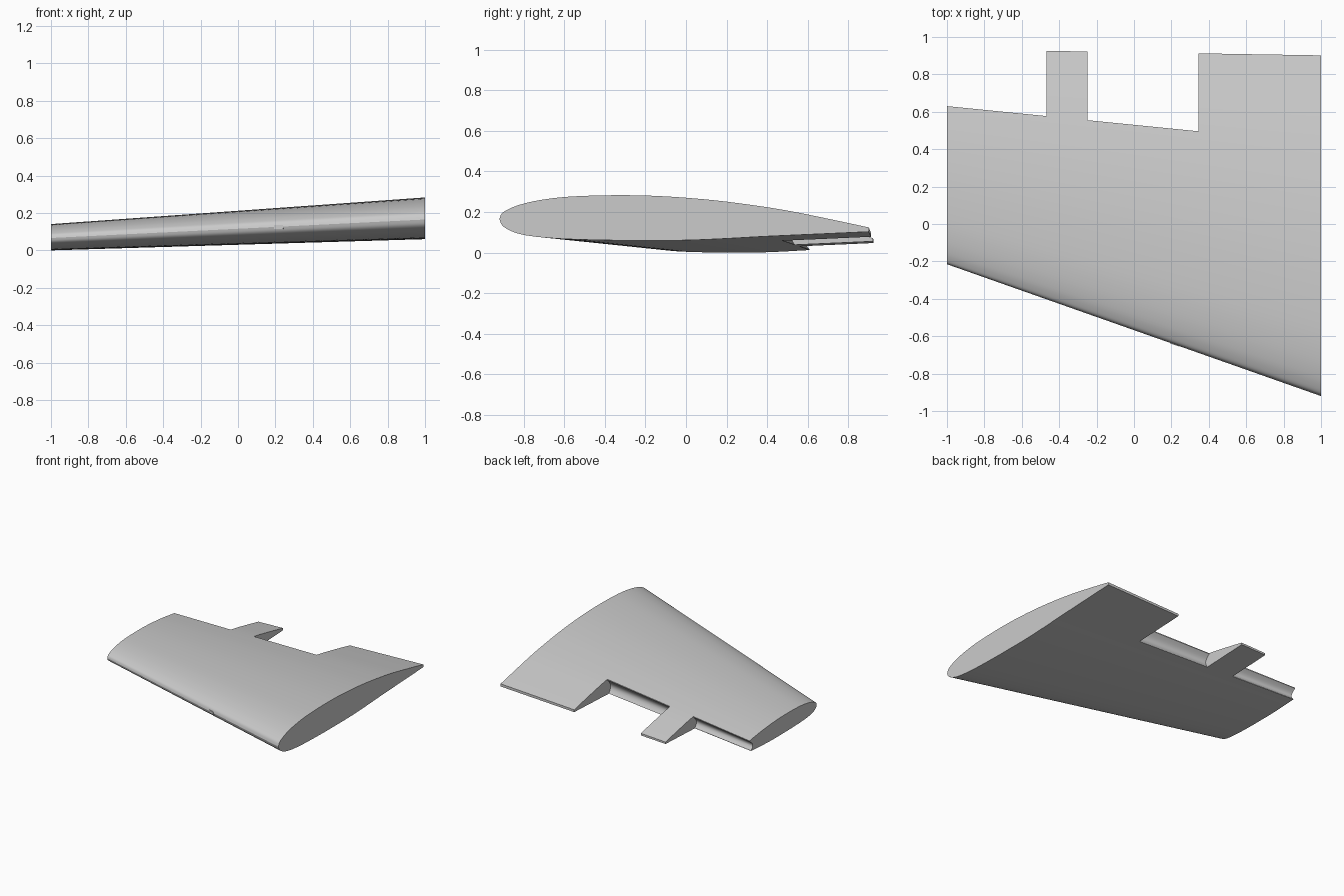
import bpy, bmesh, math

if "Cube" in bpy.data.objects:
    bpy.data.objects.remove(bpy.data.objects["Cube"])

# root airfoil as (chord fraction, height above base), nose to tail
UPPER = [(0, .105), (.006, .132), (.022, .152), (.055, .176), (.11, .199), (.19, .216),
         (.31, .223), (.43, .219), (.56, .202), (.67, .178), (.78, .147), (.9, .103), (1, .064)]
LOWER = [(1, .043), (.88, .033), (.72, .02), (.6, .008), (.5, .001), (.4, 0), (.3, .001),
         (.18, .007), (.1, .018), (.05, .034), (.02, .057), (.006, .078)]


def smooth_curve(pts, n=4):
    """Catmull-Rom through an open list of points."""
    out = []
    for i in range(len(pts) - 1):
        b, c = pts[i], pts[i + 1]
        a = pts[i - 1] if i else b
        d = pts[i + 2] if i + 2 < len(pts) else c
        for k in range(n):
            t = k / n
            out.append(tuple(0.5 * (2 * b[j] + (c[j] - a[j]) * t
                       + (2 * a[j] - 5 * b[j] + 4 * c[j] - d[j]) * t * t
                       + (3 * b[j] - a[j] - 3 * c[j] + d[j]) * t ** 3) for j in (0, 1)))
    return out + [pts[-1]]


def taper(x):
    """Scale and base height at a span station."""
    return 0.63 + 0.37 * (x + 1) / 2, 0.03 * (x + 1)


def loft(name, rings):
    bm = bmesh.new()
    vs = [[bm.verts.new(p) for p in r] for r in rings]
    n = len(vs[0])
    for a, b in zip(vs, vs[1:]):
        for i in range(n):
            j = (i + 1) % n
            bm.faces.new((a[i], a[j], b[j], b[i]))
    bm.faces.new(vs[0])
    bm.faces.new(vs[-1])
    bmesh.ops.recalc_face_normals(bm, faces=bm.faces)
    me = bpy.data.meshes.new(name)
    bm.to_mesh(me)
    bm.free()
    ob = bpy.data.objects.new(name, me)
    bpy.context.collection.objects.link(ob)
    return ob


nose_to_tail = smooth_curve(UPPER[:])
tail_to_nose = smooth_curve(LOWER + [UPPER[0]])[:-1]
PROFILE = nose_to_tail + tail_to_nose


def wing_ring(x):
    s, base = taper(x)
    lead = -0.5675 - 0.3525 * x
    trail = 0.918 - 0.0165 * x
    return [(x, lead + (trail - lead) * u, base + h * s) for u, h in PROFILE]


def cove_ring(x):
    s, base = taper(x)
    y = 0.53 - 0.1 * x
    curve = [(y - 0.02 * k / 8 - 0.03 * math.sin(math.pi * k / 8),
              base + s * (0.152 - 0.128 * k / 8)) for k in range(9)]
    pts = [(y, 0.6)] + curve + [(y - 0.02, -0.2), (1.3, -0.2), (1.3, 0.6)]
    return [(x, py, pz) for py, pz in pts]


# main wing panel
wing = loft("wing_panel", [wing_ring(-1), wing_ring(1)])

# flap and aileron recesses in the trailing edge
for name, x0, x1 in (("aileron_recess", -1.1, -0.468), ("flap_recess", -0.248, 0.345)):
    cutter = loft(name, [cove_ring(x0), cove_ring(x1)])
    cutter.hide_render = True
    cutter.hide_set(True)
    mod = wing.modifiers.new(name, 'BOOLEAN')
    mod.operation = 'DIFFERENCE'
    mod.solver = 'EXACT'
    mod.object = cutter

bpy.context.view_layer.objects.active = wing
wing.select_set(True)
for mod in list(wing.modifiers):
    bpy.ops.object.modifier_apply(modifier=mod.name)
for name in ("aileron_recess", "flap_recess"):
    bpy.data.objects.remove(bpy.data.objects[name])
bpy.ops.object.shade_smooth_by_angle(angle=math.radians(30))

# small sensor tab on the leading edge
bpy.ops.mesh.primitive_cube_add(size=1, location=(0.22, -0.637, 0.124), rotation=(0, 0, -0.339))
tab = bpy.context.object
tab.name = "leading_edge_sensor"
tab.scale = (0.05, 0.02, 0.022)
